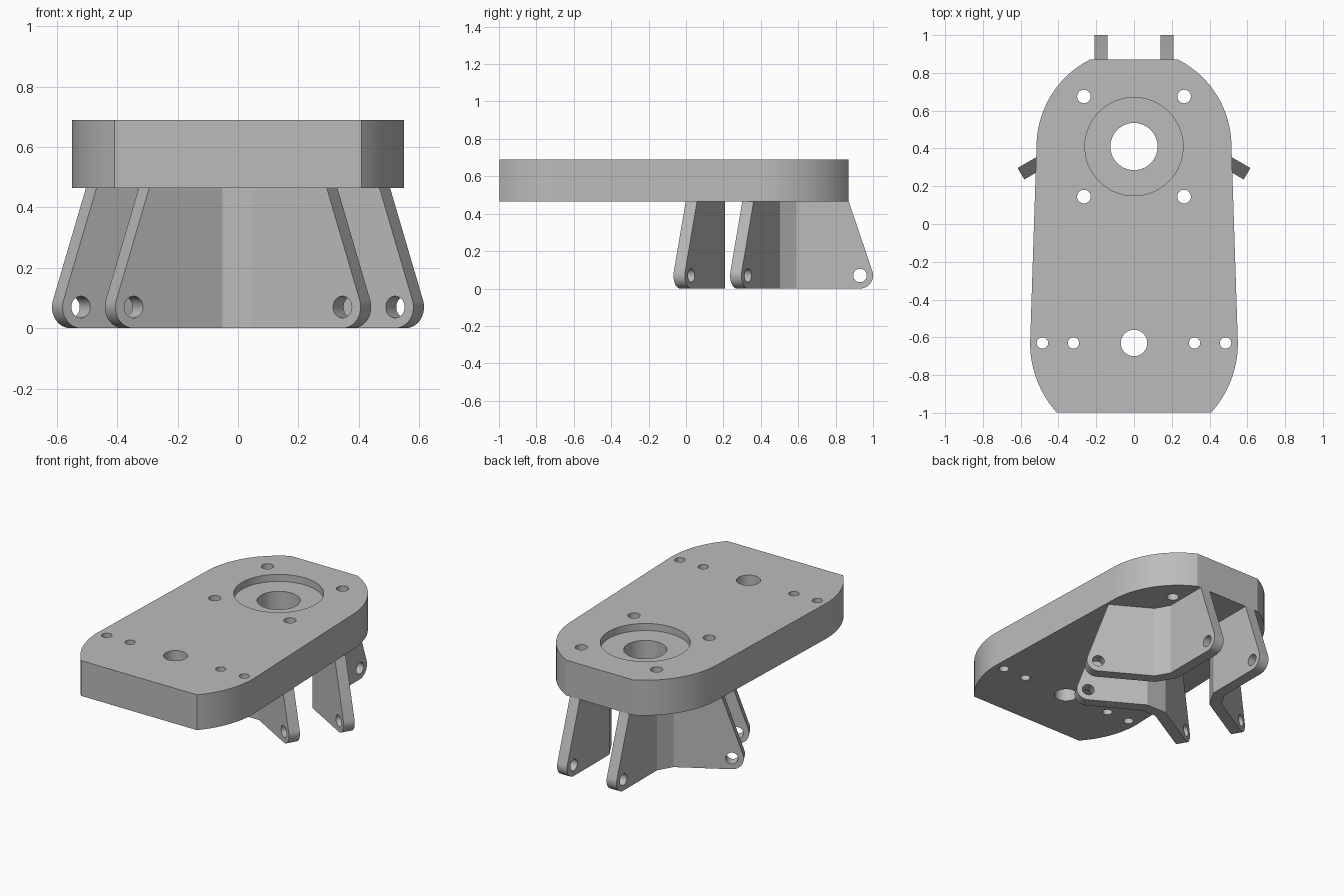
import bpy, bmesh
from math import sin, cos, radians, atan2, tan
from mathutils import Matrix, Vector

if "Cube" in bpy.data.objects:
    bpy.data.objects.remove(bpy.data.objects["Cube"])

PLATE_BOTTOM, PLATE_TOP = 0.465, 0.69
HUB_Y = 0.41

grey = bpy.data.materials.new("plain_grey")
grey.use_nodes = True
grey.diffuse_color = (0.5, 0.5, 0.5, 1)
grey.node_tree.nodes["Principled BSDF"].inputs["Base Color"].default_value = (0.5, 0.5, 0.5, 1)


def arc(cx, cy, r, start, end, steps):
    angles = [radians(start + (end - start) * i / steps) for i in range(steps + 1)]
    return [(cx + r * cos(a), cy + r * sin(a)) for a in angles]


def circle(cx, cy, r):
    return arc(cx, cy, r, 0, 360, 40)[:-1]


def slab(loops, thickness):
    """Solid sheet from an outline and its holes, centred on z = 0."""
    curve = bpy.data.curves.new("outline", "CURVE")
    curve.dimensions = "2D"
    curve.fill_mode = "BOTH"
    curve.extrude = thickness / 2
    for loop in loops:
        spline = curve.splines.new("POLY")
        spline.points.add(len(loop) - 1)
        for point, (x, y) in zip(spline.points, loop):
            point.co = (x, y, 0, 1)
        spline.use_cyclic_u = True
    helper = bpy.data.objects.new("outline", curve)
    bpy.context.collection.objects.link(helper)
    bpy.context.view_layer.update()
    mesh = bpy.data.meshes.new_from_object(helper.evaluated_get(bpy.context.evaluated_depsgraph_get()))
    bpy.data.objects.remove(helper)
    bm = bmesh.new()
    bm.from_mesh(mesh)
    bpy.data.meshes.remove(mesh)
    bmesh.ops.remove_doubles(bm, verts=bm.verts, dist=1e-5)
    return bm


def finish(bm, name):
    bmesh.ops.recalc_face_normals(bm, faces=bm.faces)
    mesh = bpy.data.meshes.new(name)
    bm.to_mesh(mesh)
    bm.free()
    mesh.materials.clear()
    mesh.materials.append(grey)
    obj = bpy.data.objects.new(name, mesh)
    bpy.context.collection.objects.link(obj)
    return obj


def smooth(obj):
    bpy.ops.object.select_all(action="DESELECT")
    obj.select_set(True)
    bpy.context.view_layer.objects.active = obj
    bpy.ops.object.shade_smooth_by_angle(angle=radians(25))


# Base plate: rounded ends trimmed flat, with all through holes
front_y, rear_r, front_r = -0.63, 0.516, 0.55
rear_cut = math_angle = 63
front_cut = 42
outline = arc(0, HUB_Y, rear_r, 0, rear_cut, 24)
outline += arc(0, HUB_Y, rear_r, 180 - rear_cut, 180, 24)
outline += arc(0, front_y, front_r, 180, 180 + front_cut, 20)
outline += arc(0, front_y, front_r, 360 - front_cut, 360, 20)
loops = [outline, circle(0, HUB_Y, 0.125), circle(0, front_y, 0.07)]
for side in (-1, 1):
    loops += [circle(side * 0.265, HUB_Y + dy, 0.036) for dy in (-0.265, 0.265)]
    loops += [circle(side * x, front_y, 0.03) for x in (0.32, 0.485)]
bm = slab(loops, PLATE_TOP - PLATE_BOTTOM)
bmesh.ops.translate(bm, verts=bm.verts, vec=(0, 0, (PLATE_TOP + PLATE_BOTTOM) / 2))
plate = finish(bm, "base_plate")

# Shallow round recess around the main bore
bm = bmesh.new()
bmesh.ops.create_cone(bm, cap_ends=True, segments=64, radius1=0.26, radius2=0.26, depth=0.2,
                      matrix=Matrix.Translation((0, HUB_Y, PLATE_TOP + 0.055)))
cutter = finish(bm, "recess_cutter")
cutter.hide_render = True
cut = plate.modifiers.new("recess", "BOOLEAN")
cut.operation = "DIFFERENCE"
cut.solver = "EXACT"
cut.object = cutter
bpy.context.view_layer.update()
plate.data = bpy.data.meshes.new_from_object(plate.evaluated_get(bpy.context.evaluated_depsgraph_get()))
plate.modifiers.clear()
bpy.data.objects.remove(cutter)
smooth(plate)

# Bent leg brackets: a flat blank with two lugs, folded along two lines
FOLD, REACH, LUG = 0.061, 0.237, 0.07
lug_x = 0.41
right_lug = arc(lug_x, LUG, LUG, -90, 18.7, 14) + [(0.35, PLATE_BOTTOM)]
blank = right_lug + [(-x, z) for x, z in reversed(right_lug)]


def fold(co):
    """Map blank coordinates (along, height, depth) to the folded bracket."""
    s, z, d = co
    side = 1 if s > 0 else -1
    run = abs(s) - FOLD
    if run < -1e-4:
        u, w = abs(s), REACH + d
    elif run < 1e-4:
        u, w = FOLD - d * tan(radians(15)), REACH + d
    else:
        u = FOLD + run * cos(radians(30)) - d * sin(radians(30))
        w = REACH + run * sin(radians(30)) + d * cos(radians(30))
    return Vector((side * u, -w, z))


for name, turn in (("front_bracket", 0), ("left_bracket", 120), ("right_bracket", -120)):
    bm = slab([blank, circle(lug_x, LUG, 0.036), circle(-lug_x, LUG, 0.036)], 0.07)
    for x in (-FOLD, FOLD):
        bmesh.ops.bisect_plane(bm, geom=bm.verts[:] + bm.edges[:] + bm.faces[:],
                               plane_co=(x, 0, 0), plane_no=(1, 0, 0))
    for v in bm.verts:
        v.co = fold(v.co)
    bm.transform(Matrix.Translation((0, HUB_Y, 0)) @ Matrix.Rotation(radians(turn), 4, "Z"))
    smooth(finish(bm, name))
